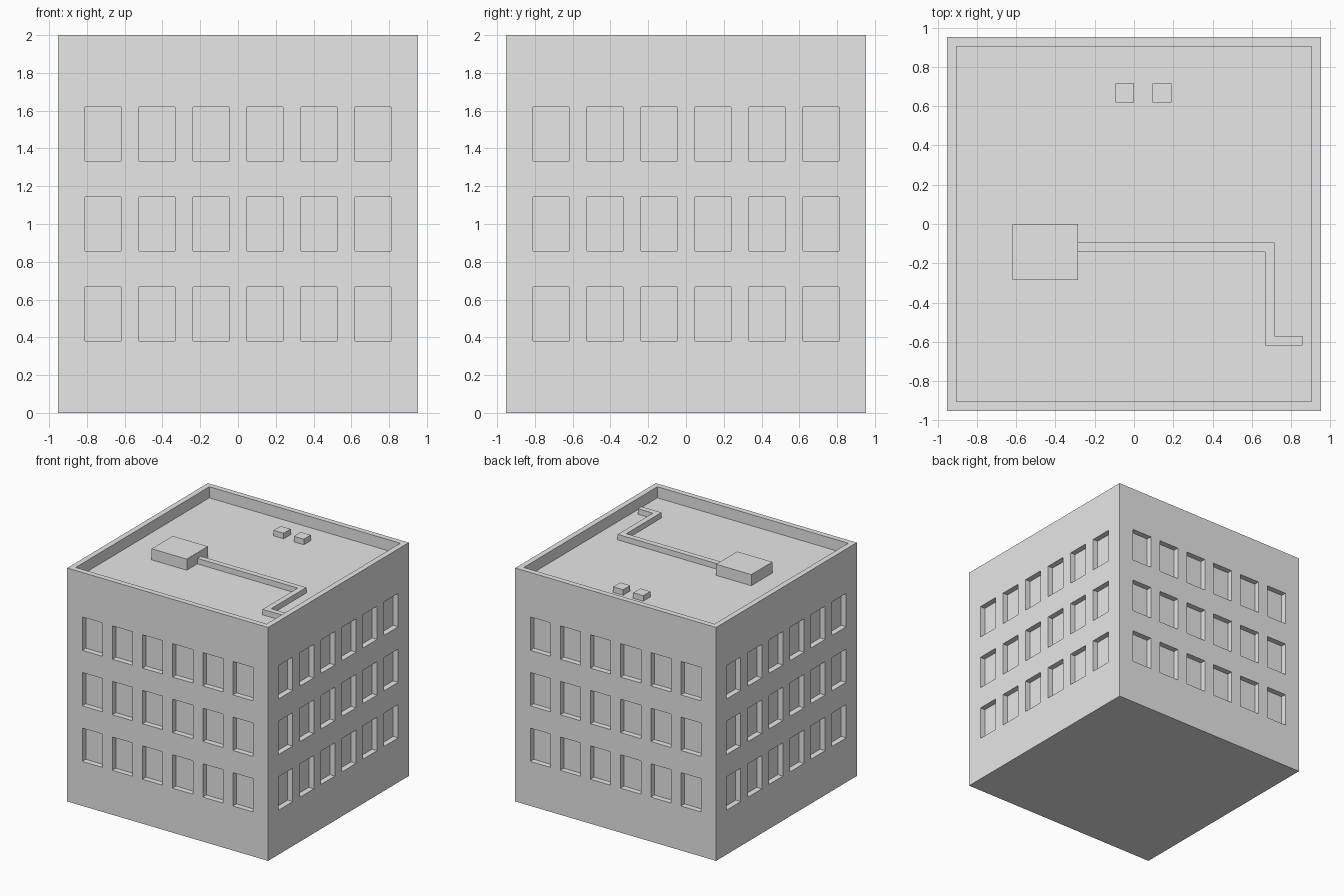
import bpy
import bmesh
from math import pi
from mathutils import Matrix, Vector

old = bpy.data.objects.get("Cube")
if old:
    bpy.data.objects.remove(old, do_unlink=True)

U = 2 / 42            # building module
HALF, TOP = 20, 42    # half width and height in modules
ROOF = TOP - 2        # roof deck level

concrete = bpy.data.materials.new("light_grey")
concrete.use_nodes = True
grey = (0.8, 0.8, 0.8, 1)
concrete.diffuse_color = grey
concrete.node_tree.nodes["Principled BSDF"].inputs["Base Color"].default_value = grey


def add_box(bm, low, high, turn=0):
    """Add a box between two corners, turned about the z axis."""
    low, high = Vector(low), Vector(high)
    matrix = (Matrix.Rotation(turn, 4, "Z") @ Matrix.Translation((low + high) / 2)
              @ Matrix.Diagonal((high - low).to_4d()))
    bmesh.ops.create_cube(bm, size=1, matrix=matrix)


def finish(bm, name):
    """Scale to final size and turn the mesh into an object."""
    bmesh.ops.scale(bm, vec=(U, U, U), verts=bm.verts)
    bmesh.ops.recalc_face_normals(bm, faces=bm.faces)
    mesh = bpy.data.meshes.new(name)
    bm.to_mesh(mesh)
    bm.free()
    mesh.materials.append(concrete)
    obj = bpy.data.objects.new(name, mesh)
    bpy.context.collection.objects.link(obj)
    return obj


def box_object(name, low, high):
    bm = bmesh.new()
    add_box(bm, low, high)
    return finish(bm, name)


# Main block
building = box_object("building", (-HALF, -HALF, 0), (HALF, HALF, TOP))

# Cutter for the roof well and the window recesses on all four sides
bm = bmesh.new()
add_box(bm, (1 - HALF, 1 - HALF, ROOF), (HALF - 1, HALF - 1, TOP + 1))
for side in range(4):
    for row in range(3):
        for column in range(6):
            x, z = -17 + 6 * column, 8 + 10 * row
            add_box(bm, (x, -HALF - 1, z), (x + 4, 1 - HALF, z + 6), side * pi / 2)
cutter = finish(bm, "recess_cutter")
cutter.hide_render = True

cut = building.modifiers.new("recesses", "BOOLEAN")
cut.operation = "DIFFERENCE"
cut.solver = "EXACT"
cut.object = cutter
bpy.context.view_layer.objects.active = building
bpy.ops.object.modifier_apply(modifier=cut.name)
bpy.data.objects.remove(cutter, do_unlink=True)

# Rooftop housing and vents
box_object("roof_housing", (-13, -6, ROOF), (-6, 0, TOP))
for name, x in (("right_vent", -2), ("left_vent", 2)):
    box_object(name, (x, 13, ROOF), (x + 2, 15, ROOF + 1))

# Bent duct running from the housing to the parapet
outline = [(-6, -3), (14, -3), (14, -13), (18, -13),
           (18, -12), (15, -12), (15, -2), (-6, -2)]
bm = bmesh.new()
base = bm.faces.new([bm.verts.new((x, y, ROOF)) for x, y in outline])
raised = bmesh.ops.extrude_face_region(bm, geom=[base], use_keep_orig=True)["geom"]
bmesh.ops.translate(bm, vec=(0, 0, 1),
                    verts=[v for v in raised if isinstance(v, bmesh.types.BMVert)])
finish(bm, "roof_duct")
